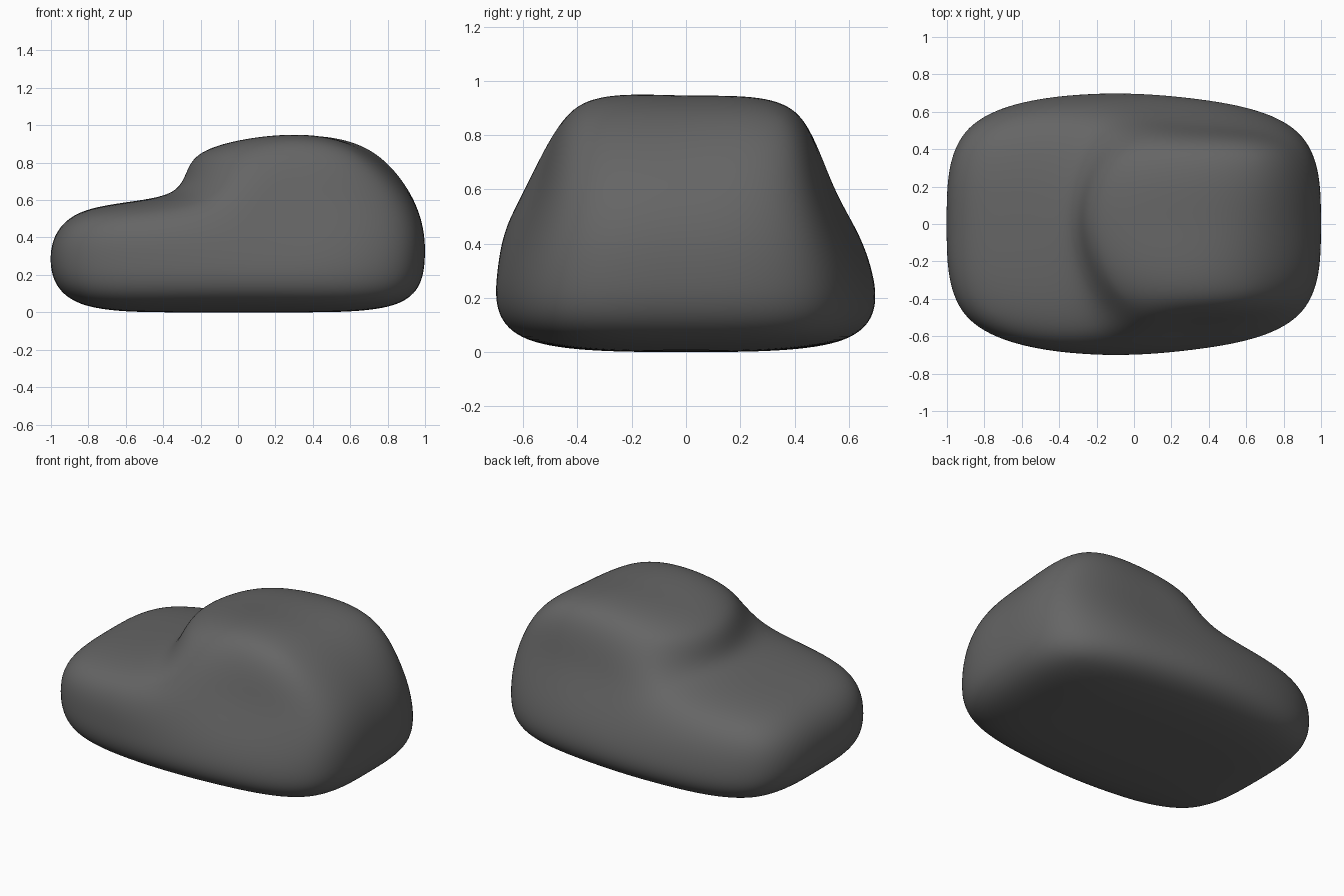
import bpy
import bmesh

cube = bpy.data.objects.get("Cube")
if cube:
    bpy.data.objects.remove(cube, do_unlink=True)

# One dark grey material
grey = bpy.data.materials.new("dark_grey")
grey.use_nodes = True
colour = (0.13, 0.13, 0.13, 1)
grey.diffuse_color = colour
bsdf = next(n for n in grey.node_tree.nodes if n.type == 'BSDF_PRINCIPLED')
bsdf.inputs["Base Color"].default_value = colour
bsdf.inputs["Roughness"].default_value = 0.7

# Cage stations per level, running along x:
# (x, half width at front, half width at back, height)
FLOOR = [(-0.92, 0.57, 0.58, 0), (-0.3, 0.71, 0.71, 0),
         (0.3, 0.69, 0.69, 0), (0.95, 0.56, 0.56, 0)]
WAIST = [(-1.04, 0.58, 0.6, 0.27), (-0.3, 0.73, 0.735, 0.28),
         (0.3, 0.71, 0.71, 0.28), (1.015, 0.57, 0.57, 0.28)]
SHOULDER = [(-0.93, 0.62, 0.57, 0.59), (-0.31, 0.7, 0.6, 0.59),
            (0.25, 0.51, 0.49, 0.6), (0.98, 0.5, 0.5, 0.6)]
ROOF = [None, (-0.41, 0.43, 0.43, 0.87),
        (0.25, 0.47, 0.46, 0.95), (0.67, 0.45, 0.45, 0.92)]
LEVELS = [FLOOR, WAIST, SHOULDER, ROOF]

# Shifts that round the cabin and make it lopsided: (station, row, level)
SHIFT = {
    (1, 0, 2): (0.23, 0, 0), (1, 2, 2): (0.19, 0, 0),
    (1, 0, 3): (0.3, 0, 0.01), (1, 2, 3): (0.25, 0, 0),
    (2, 0, 3): (0, 0, 0.06), (2, 2, 3): (0, 0, 0.03),
    (3, 0, 3): (-0.05, 0, 0.01), (3, 2, 3): (0.1, 0, 0.03),
}


def position(i, j, k):
    x, front, back, z = LEVELS[k][i]
    dx, dy, dz = SHIFT.get((i, j, k), (0, 0, 0))
    return (x + dx, (-front, 0, back)[j] + dy, z + dz)


# Solid cells: a long lower body, with the cabin above its rear part
cells = {(i, j, k) for i in range(3) for j in range(2) for k in range(3)
         if k < 2 or i > 0}

bm = bmesh.new()
verts = {}


def vertex(key):
    if key not in verts:
        verts[key] = bm.verts.new(position(*key))
    return verts[key]


# Skin the outside of the cells
for cell in sorted(cells):
    for axis in range(3):
        for side in (0, 1):
            neighbour = list(cell)
            neighbour[axis] += 2 * side - 1
            if tuple(neighbour) in cells:
                continue
            corners = []
            for u, v in ((0, 0), (1, 0), (1, 1), (0, 1)):
                key = list(cell)
                key[axis] += side
                key[(axis + 1) % 3] += u
                key[(axis + 2) % 3] += v
                corners.append(vertex(tuple(key)))
            bm.faces.new(corners if side else corners[::-1])

for face in bm.faces:
    face.smooth = True
bmesh.ops.recalc_face_normals(bm, faces=bm.faces[:])

# Rounded body
mesh = bpy.data.meshes.new("body")
bm.to_mesh(mesh)
bm.free()
mesh.materials.append(grey)
body = bpy.data.objects.new("body", mesh)
bpy.context.collection.objects.link(body)
smooth = body.modifiers.new("smooth", 'SUBSURF')
smooth.levels = 4
smooth.render_levels = 4
